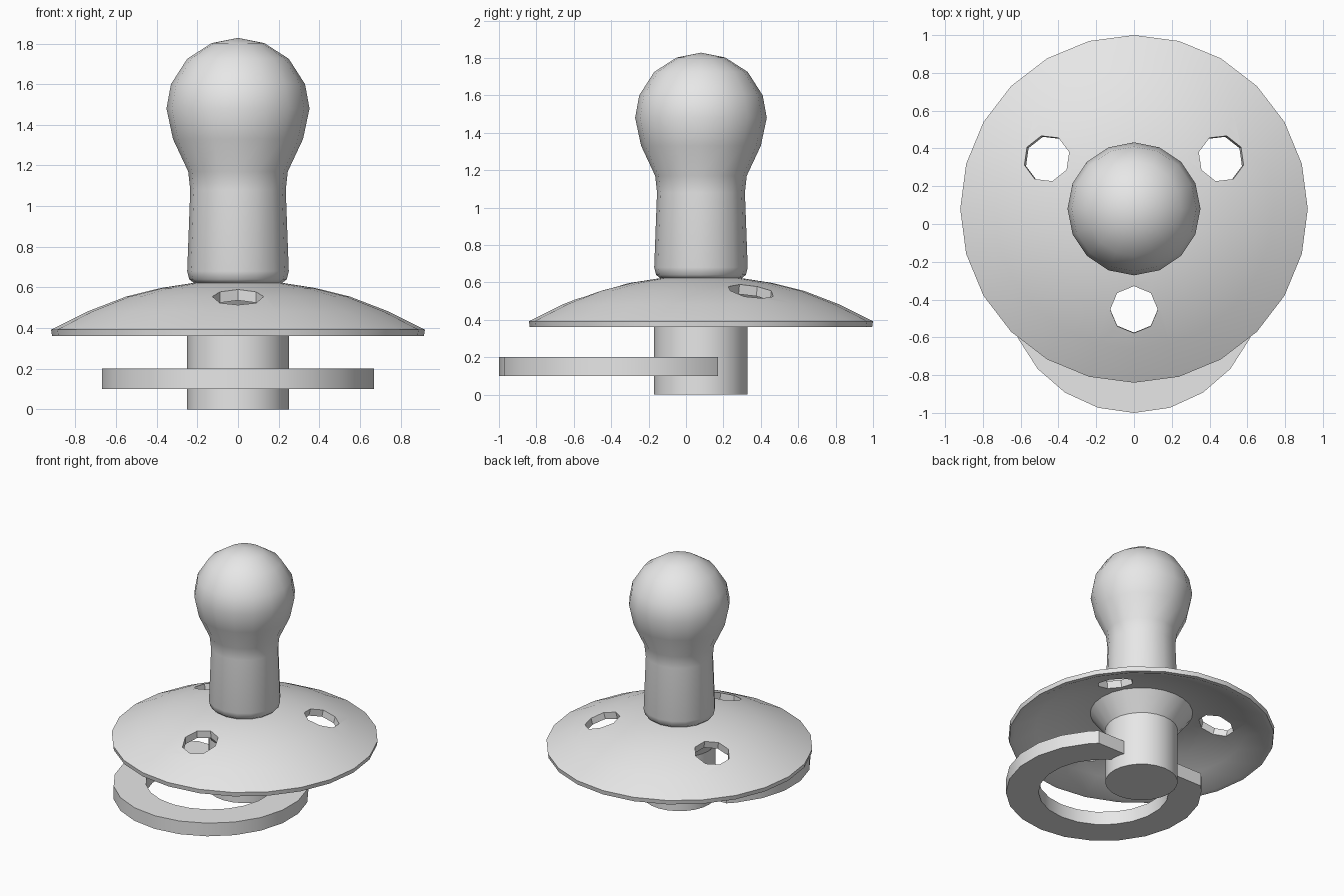
import bpy, bmesh, math
from mathutils import Vector, Matrix

cube = bpy.data.objects.get("Cube")
if cube:
    bpy.data.objects.remove(cube, do_unlink=True)

AXIS_Y = 0.08   # the stem, shield and teat share this axis

grey = bpy.data.materials.new("light_grey")
grey.use_nodes = True
grey.diffuse_color = (0.8, 0.8, 0.8, 1)
grey.node_tree.nodes["Principled BSDF"].inputs["Base Color"].default_value = (0.8, 0.8, 0.8, 1)


def finish(bm, name):
    bmesh.ops.recalc_face_normals(bm, faces=bm.faces)
    mesh = bpy.data.meshes.new(name)
    bm.to_mesh(mesh)
    bm.free()
    mesh.materials.append(grey)
    ob = bpy.data.objects.new(name, mesh)
    bpy.context.collection.objects.link(ob)
    return ob


def activate(ob):
    bpy.ops.object.select_all(action='DESELECT')
    ob.select_set(True)
    bpy.context.view_layer.objects.active = ob


def smooth(ob, degrees=35):
    activate(ob)
    bpy.ops.object.shade_smooth_by_angle(angle=math.radians(degrees))


def lathe(name, profile, sides):
    """Spin a (radius, height) profile around the shared axis."""
    bm = bmesh.new()
    vs = [bm.verts.new((r, AXIS_Y, z)) for r, z in profile]
    es = [bm.edges.new(p) for p in zip(vs, vs[1:])]
    bmesh.ops.spin(bm, geom=vs + es, cent=(0, AXIS_Y, 0), axis=(0, 0, 1),
                   angle=math.tau, steps=sides)
    bmesh.ops.remove_doubles(bm, verts=bm.verts, dist=0.0005)
    return finish(bm, name)


# Stem with a flared collar under the shield
stem = lathe("stem", [(0, 0), (0.25, 0), (0.25, 0.41), (0.36, 0.555), (0, 0.575)], 24)
smooth(stem)

# Domed shield
shield = lathe("shield", [
    (0, 0.63), (0.22, 0.622), (0.38, 0.597), (0.55, 0.555), (0.74, 0.482), (0.92, 0.392),
    (0.915, 0.36), (0.885, 0.36), (0.73, 0.435), (0.55, 0.502), (0.36, 0.547), (0, 0.57)], 24)

# Three air holes, cut square to the dome
for k in range(3):
    turn = math.radians(-90 + 120 * k)
    tilt = math.radians(3 if k == 0 else 12)
    bm = bmesh.new()
    bmesh.ops.create_cone(bm, cap_ends=True, segments=8, radius1=0.126, radius2=0.126, depth=0.5)
    bm.transform(Matrix.Translation((0, AXIS_Y, 0)) @ Matrix.Rotation(turn, 4, 'Z')
                 @ Matrix.Translation((0.533, 0, 0.55)) @ Matrix.Rotation(tilt, 4, 'Y'))
    cutter = finish(bm, "hole_cutter")
    cutter.hide_render = True
    mod = shield.modifiers.new("air_hole", 'BOOLEAN')
    mod.operation = 'DIFFERENCE'
    mod.solver = 'EXACT'
    mod.object = cutter
    activate(shield)
    bpy.ops.object.modifier_apply(modifier=mod.name)
    bpy.data.objects.remove(cutter, do_unlink=True)
smooth(shield)

# Teat: slim neck swelling into a round head
teat = lathe("teat", [
    (0, 0.615), (0.215, 0.62), (0.24, 0.64), (0.25, 0.68), (0.235, 1.08), (0.245, 1.17),
    (0.32, 1.33), (0.352, 1.48), (0.33, 1.6), (0.25, 1.725), (0.13, 1.802), (0, 1.828)], 16)
smooth(teat, 50)

# Handle ring: flat band whose squared-off ends run into the stem
R_OUT, R_IN, RING_Y, END_Y = 0.675, 0.45, -0.325, 0.17
step = math.tau / 22


def on_ring(radius, a):
    return (radius * math.sin(a), RING_Y - radius * math.cos(a))


end_angle = math.pi - math.acos((END_Y - RING_Y) / R_OUT)
half = [(on_ring(R_OUT, i * step), on_ring(R_IN, i * step)) for i in range(9)]
half.append((on_ring(R_OUT, end_angle), on_ring(R_IN, 9 * step)))
half.append(((0.2, END_Y), (0.2, 0.08)))
pairs = [tuple((-x, y) for x, y in p) for p in half[:0:-1]] + half

bm = bmesh.new()
rows = [[bm.verts.new((x, y, 0.1)) for x, y in p] for p in pairs]
band = [bm.faces.new((a[0], b[0], b[1], a[1])) for a, b in zip(rows, rows[1:])]
raised = bmesh.ops.extrude_face_region(bm, geom=band, use_keep_orig=True)["geom"]
bmesh.ops.translate(bm, vec=Vector((0, 0, 0.1)),
                    verts=[v for v in raised if isinstance(v, bmesh.types.BMVert)])
ring = finish(bm, "handle_ring")
smooth(ring)
